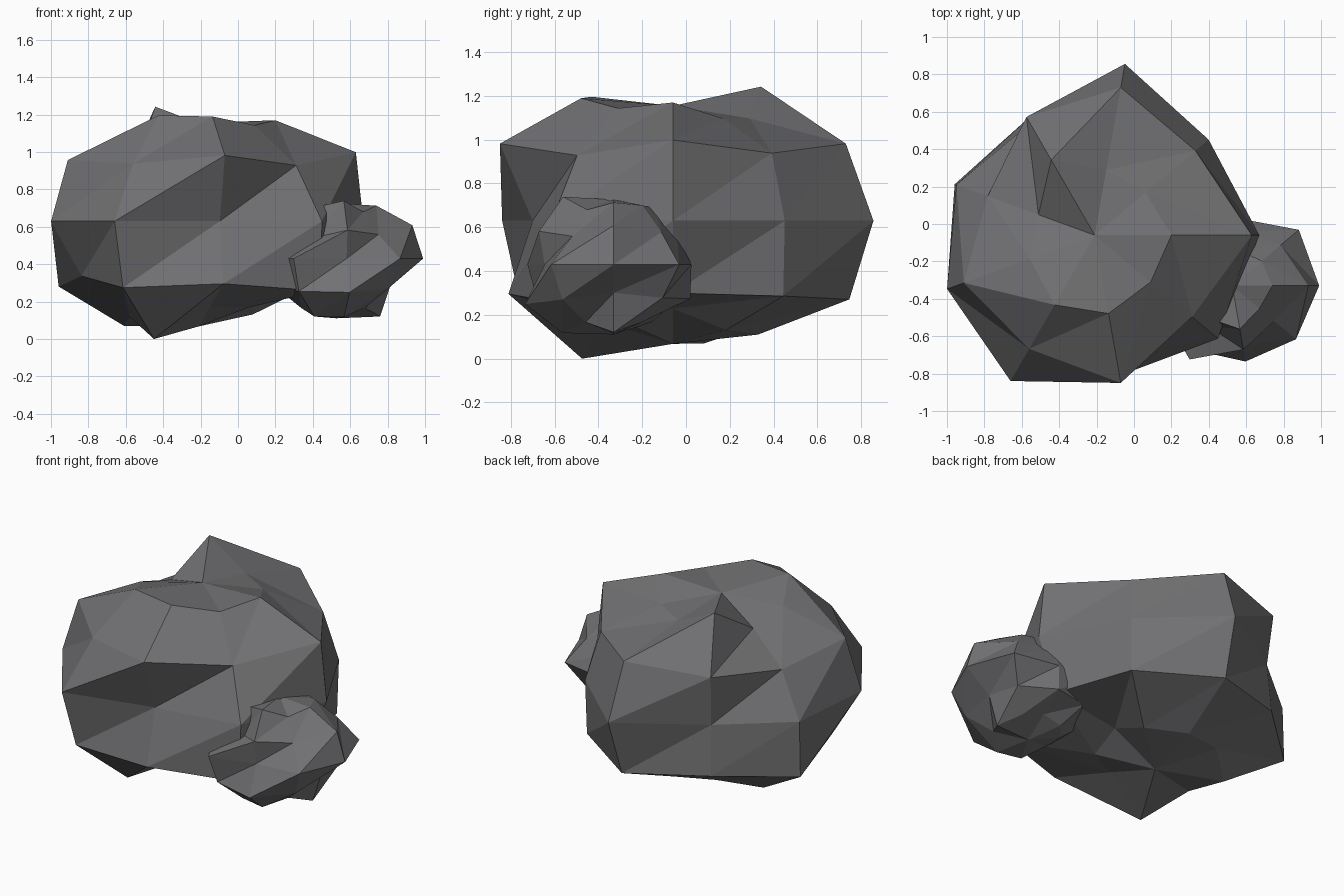
import bpy, bmesh
from math import sin, cos, radians

if "Cube" in bpy.data.objects:
    bpy.data.objects.remove(bpy.data.objects["Cube"])

SEGMENTS = 9
FLATTEN = 0.76  # rocks are squashed spheres


def stone_material():
    m = bpy.data.materials.new("dark_grey_stone")
    m.diffuse_color = (0.165, 0.165, 0.172, 1)
    m.use_nodes = True
    m.node_tree.nodes["Principled BSDF"].inputs["Base Color"].default_value = m.diffuse_color
    return m


def rock(name, centre, bottom, rings, top, mat):
    """Nine-sided faceted sphere; each ring lists the radial distance per spoke."""
    cx, cy, cz = centre
    bm = bmesh.new()
    grid = []
    for ring, elevation in zip(rings, (-60, -30, 0, 30, 60)):
        e = radians(elevation)
        row = []
        for i, r in enumerate(ring):
            a = radians(i * 360 / SEGMENTS)
            row.append(bm.verts.new((cx + r * cos(e) * cos(a),
                                     cy + r * cos(e) * sin(a),
                                     cz + r * sin(e) * FLATTEN)))
        grid.append(row)
    low = bm.verts.new((cx, cy, cz - bottom * FLATTEN))
    high = bm.verts.new((cx, cy, cz + top * FLATTEN))
    for i in range(SEGMENTS):
        k = (i + 1) % SEGMENTS
        bm.faces.new((low, grid[0][k], grid[0][i]))
        bm.faces.new((high, grid[-1][i], grid[-1][k]))
        for a, b in zip(grid, grid[1:]):
            bm.faces.new((a[i], a[k], b[k]))
            bm.faces.new((a[i], b[k], b[i]))
    me = bpy.data.meshes.new(name)
    bm.to_mesh(me)
    bm.free()
    me.materials.append(mat)
    ob = bpy.data.objects.new(name, me)
    bpy.context.collection.objects.link(ob)
    return ob


stone = stone_material()

# Main boulder
rock("large_rock", (-0.21, -0.06, 0.63), 0.74, [
    [0.61, 0.757, 0.79, 0.755, 0.85, 0.78, 0.957, 0.69, 0.70],
    [0.87, 0.905, 0.945, 0.83, 0.92, 0.77, 0.935, 0.88, 0.98],
    [0.88, 0.795, 0.93, 0.69, 0.787, 0.84, 0.90, 0.65, 0.86],
    [0.97, 0.812, 0.926, 0.843, 0.704, 0.86, 0.81, 0.926, 0.785],
    [0.82, 0.71, 0.71, 0.93, 0.64, 0.74, 0.86, 0.85, 0.78],
], 0.69, stone)

# Small rock leaning against the front right side
rock("small_rock", (0.525, -0.33, 0.43), 0.42, [
    [0.47, 0.40, 0.36, 0.40, 0.40, 0.40, 0.47, 0.475, 0.40],
    [0.34, 0.40, 0.41, 0.40, 0.40, 0.40, 0.46, 0.475, 0.42],
    [0.465, 0.465, 0.36, 0.40, 0.40, 0.40, 0.455, 0.32, 0.445],
    [0.47, 0.39, 0.34, 0.38, 0.38, 0.36, 0.29, 0.40, 0.34],
    [0.43, 0.41, 0.39, 0.38, 0.38, 0.38, 0.42, 0.47, 0.38],
], 0.39, stone)
